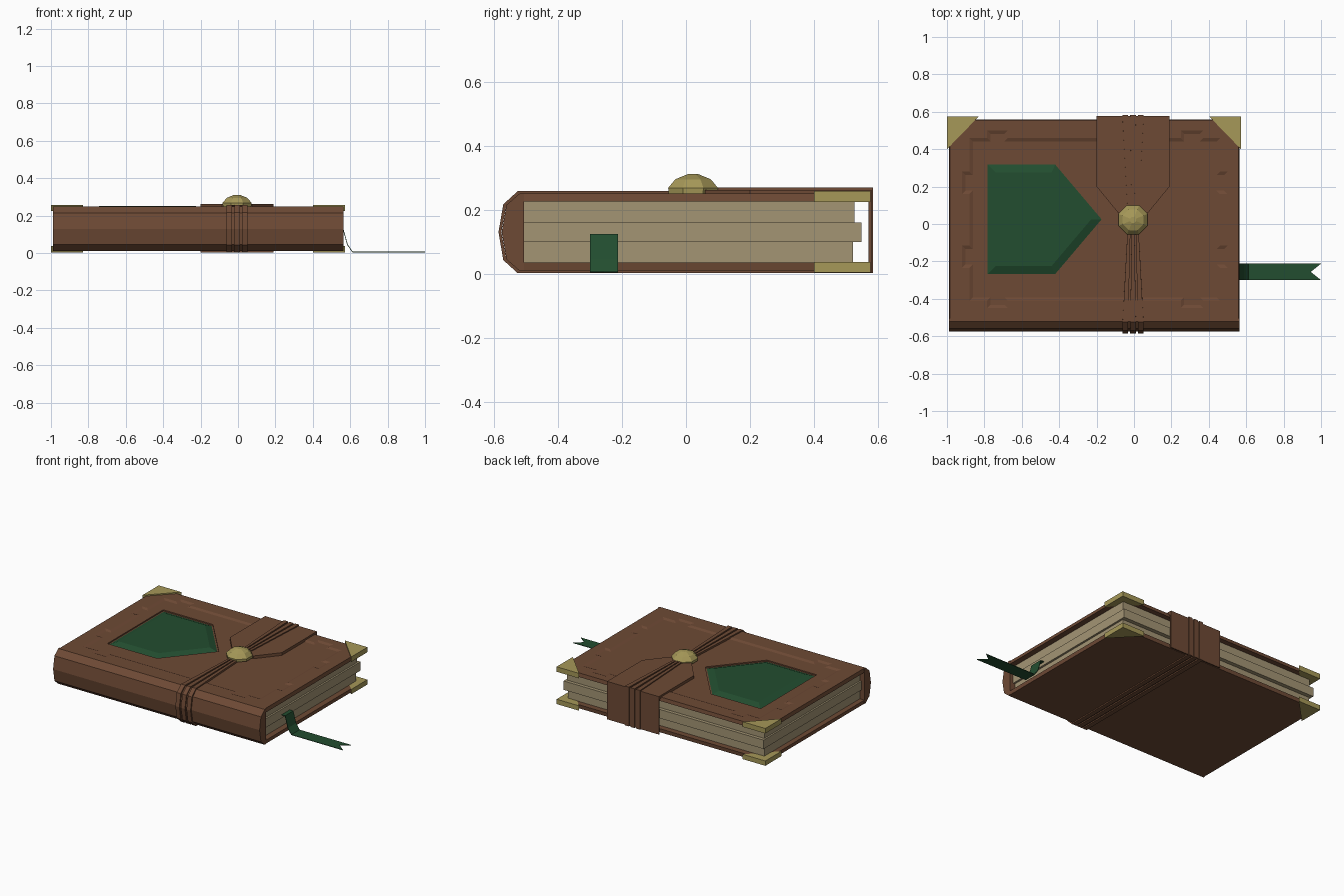
import bpy, bmesh, math
from mathutils import Vector

if "Cube" in bpy.data.objects:
    bpy.data.objects.remove(bpy.data.objects["Cube"])


def material(name, r, g, b):
    m = bpy.data.materials.new(name)
    m.use_nodes = True
    m.diffuse_color = (r, g, b, 1)
    m.node_tree.nodes["Principled BSDF"].inputs["Base Color"].default_value = (r, g, b, 1)
    return m


LEATHER = material("brown leather", .155, .068, .035)
GREEN = material("dark green", .016, .075, .029)
BRASS = material("brass", .38, .315, .098)
PAPER = material("paper", .37, .30, .175)


def finish(name, bm, mat):
    bmesh.ops.recalc_face_normals(bm, faces=bm.faces)
    mesh = bpy.data.meshes.new(name)
    bm.to_mesh(mesh)
    bm.free()
    mesh.materials.append(mat)
    obj = bpy.data.objects.new(name, mesh)
    bpy.context.collection.objects.link(obj)
    return obj


def loft(name, rings, mat):
    """Skin equal rings of 3D points and cap both ends."""
    bm = bmesh.new()
    loops = [[bm.verts.new(p) for p in ring] for ring in rings]
    n = len(loops[0])
    for a, b in zip(loops, loops[1:]):
        for i in range(n):
            j = (i + 1) % n
            bm.faces.new((a[i], a[j], b[j], b[i]))
    bm.faces.new(loops[0])
    bm.faces.new(loops[-1])
    return finish(name, bm, mat)


def prism(name, pts, z0, z1, mat, top=None):
    return loft(name, [[(x, y, z0) for x, y in pts],
                       [(x, y, z1) for x, y in (top or pts)]], mat)


def rect(x0, x1, y0, y1):
    return [(x0, y0), (x1, y0), (x1, y1), (x0, y1)]


def inset(pts, d):
    """Move each side of a counter-clockwise outline inwards by d."""
    out = []
    for i, p in enumerate(pts):
        p = Vector(p)
        e1 = (p - Vector(pts[i - 1])).normalized()
        e2 = (Vector(pts[(i + 1) % len(pts)]) - p).normalized()
        n1, n2 = Vector((-e1.y, e1.x)), Vector((-e2.y, e2.x))
        out.append(tuple(p + (n1 + n2) * d / (1 + n1.dot(n2))))
    return out


def cut(obj, cutter):
    cutter.hide_render = True
    mod = obj.modifiers.new("cut", "BOOLEAN")
    mod.object = cutter
    mod.operation = "DIFFERENCE"
    mod.solver = "EXACT"
    bpy.context.view_layer.objects.active = obj
    bpy.ops.object.modifier_apply(modifier=mod.name)
    bpy.data.objects.remove(cutter)


# Covers
X0, X1 = -.99, .565
board = rect(X0, X1, -.52, .56)
front_cover = prism("front_cover", board, .225, .25, LEATHER, inset(board, .005))
prism("back_cover", inset(board, .003), .01, .036, LEATHER, board)

# Sunken panel with tabs along its border
px0, px1, py0, py1, tab = -.88, .46, -.41, .46, .04
x_tabs, y_tabs = [(-.785, -.675), (.25, .37)], [(-.235, -.115), (.16, .28)]
panel = [(px0, py0)]
for a, b in x_tabs:
    panel += [(a, py0), (a, py0 - tab), (b, py0 - tab), (b, py0)]
panel.append((px1, py0))
for a, b in y_tabs:
    panel += [(px1, a), (px1 + tab, a), (px1 + tab, b), (px1, b)]
panel.append((px1, py1))
for a, b in reversed(x_tabs):
    panel += [(b, py1), (b, py1 + tab), (a, py1 + tab), (a, py1)]
panel.append((px0, py1))
for a, b in reversed(y_tabs):
    panel += [(px0, b), (px0 - tab, b), (px0 - tab, a), (px0, a)]
cut(front_cover, prism("panel_cutter", inset(panel, .018), .243, .257, LEATHER, inset(panel, -.018)))

# Five-sided green inlay in its recess
shield = [(-.785, -.27), (-.42, -.27), (-.17, .025), (-.42, .32), (-.785, .32)]
cut(front_cover, prism("inlay_cutter", inset(shield, -.006), .235, .27, LEATHER))
prism("inlay", shield, .234, .252, GREEN, inset(shield, .045))

# Faceted spine
spine = [(-.505, .25), (-.52, .25), (-.56, .215), (-.575, .13),
         (-.56, .045), (-.52, .01), (-.505, .01)]
loft("spine", [[(x, y, z) for y, z in spine] for x in (X0, X1)], LEATHER)

# Page block in three uneven layers
for name, z0, z1, grow in (("lower_pages", .034, .10, 0), ("middle_pages", .10, .16, .027),
                           ("upper_pages", .16, .227, .004)):
    prism(name, rect(-.955 - grow * .5, .525 + grow * .5, -.51, .521 + grow), z0, z1, PAPER)

# Brass corners on both covers
for side, cx, w in (("right", -1, .17), ("left", .572, -.17)):
    for level, z0, z1 in (("lower", .004, .037), ("upper", .224, .258)):
        tri = [(cx, .575), (cx, .40), (cx + w, .575)]
        prism(f"{side}_{level}_corner", tri, z0, z1, BRASS)

# Closing flap and the strap behind the pages
prism("flap", [(-.2, .578), (-.2, .2), (-.085, .06), (.075, .06), (.19, .2), (.19, .578)],
      .24, .262, LEATHER)
prism("flap_back", rect(-.2, .19, .57, .578), .004, .262, LEATHER)

# Three cords wrapped around the book, gathered at the clasp: (y, z, spread)
path = [(-.04, .258, .022), (-.525, .258, .041), (-.57, .217, .042), (-.585, .13, .042),
        (-.57, .043, .042), (-.525, .002, .042), (.583, .002, .042), (.583, .269, .042),
        (.09, .269, .022)]
for i, name in zip((-1, 0, 1), ("right_cord", "middle_cord", "left_cord")):
    rings = []
    for y, z, s in path:
        x, h = -.005 + i * s, s * .36
        iy, iz = y * .985, .13 + (z - .13) * .9
        rings.append([(x - h, y, z), (x + h, y, z), (x + h, iy, iz), (x - h, iy, iz)])
    loft(name, rings, LEATHER)

# Eight-sided domed clasp
dome = [(.082, .25), (.084, .268), (.06, .295), (.018, .311)]
loft("clasp", [[(-.005 + r * math.cos((k + .5) * math.pi / 4),
                 .022 + r * math.sin((k + .5) * math.pi / 4), z) for k in range(8)]
               for r, z in dome], BRASS)

# Ribbon bookmark with a notched tail
ya, yb = -.30, -.212
bm = bmesh.new()
fold = [(.5, .122), (.564, .122), (.585, .045), (.612, .006)]
pairs = [[bm.verts.new((x, y, z)) for y in (ya, yb)] for x, z in fold]
for (a, b), (c, d) in zip(pairs, pairs[1:]):
    bm.faces.new((a, c, d, b))
tail = [bm.verts.new((x, y, .006)) for x, y in ((1, ya), (.945, (ya + yb) / 2), (1, yb))]
bm.faces.new((pairs[-1][0], tail[0], tail[1]))
bm.faces.new((pairs[-1][0], tail[1], pairs[-1][1]))
bm.faces.new((pairs[-1][1], tail[1], tail[2]))
ribbon = finish("bookmark_ribbon", bm, GREEN)
solid = ribbon.modifiers.new("thickness", "SOLIDIFY")
solid.thickness = .004
solid.offset = 0
